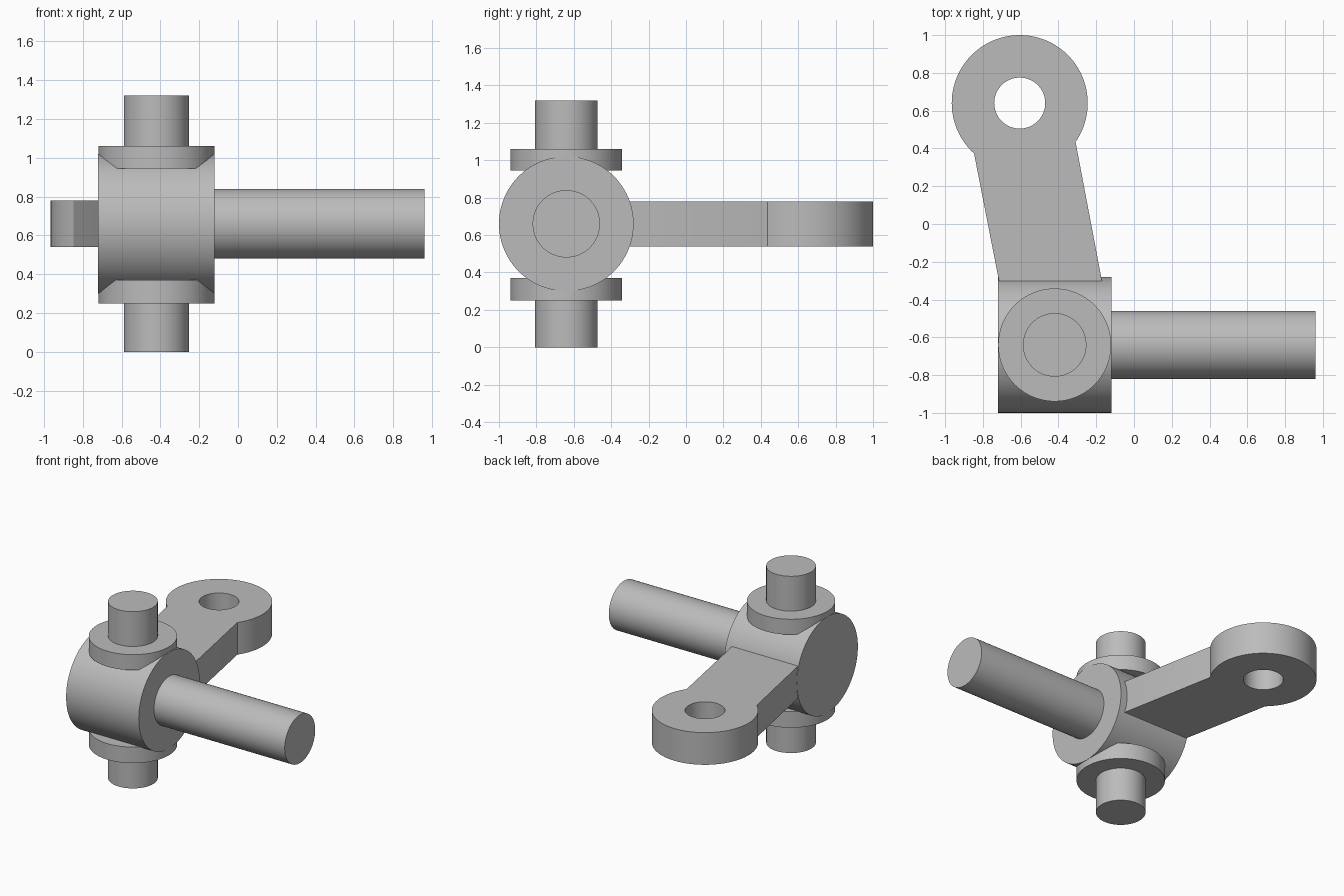
import bpy, bmesh
from math import radians, cos, sin
from mathutils import Matrix

cube = bpy.data.objects.get("Cube")
if cube:
    bpy.data.objects.remove(cube, do_unlink=True)

GREY = (0.5, 0.5, 0.5, 1)
steel = bpy.data.materials.new("plain grey steel")
steel.use_nodes = True
steel.diffuse_color = GREY
steel.node_tree.nodes["Principled BSDF"].inputs["Base Color"].default_value = GREY

HUB_X, HUB_Y, HUB_Z = -0.42, -0.64, 0.66


def finish(obj):
    obj.data.materials.clear()
    obj.data.materials.append(steel)
    bpy.ops.object.select_all(action="DESELECT")
    obj.select_set(True)
    bpy.context.view_layer.objects.active = obj
    bpy.ops.object.shade_smooth_by_angle(angle=radians(30))


def cylinder(name, axis, radius, start, end):
    """Cylinder along x or z through the hub centre, from start to end."""
    mid = (start + end) / 2
    if axis == "X":
        place = Matrix.Translation((mid, HUB_Y, HUB_Z)) @ Matrix.Rotation(radians(90), 4, "Y")
    else:
        place = Matrix.Translation((HUB_X, HUB_Y, mid))
    bm = bmesh.new()
    bmesh.ops.create_cone(bm, cap_ends=True, segments=96, radius1=radius,
                          radius2=radius, depth=end - start, matrix=place)
    mesh = bpy.data.meshes.new(name)
    bm.to_mesh(mesh)
    bm.free()
    obj = bpy.data.objects.new(name, mesh)
    bpy.context.collection.objects.link(obj)
    finish(obj)


def arc(cx, cy, radius, a0, a1, steps):
    angles = [radians(a0 + (a1 - a0) * i / steps) for i in range(steps + 1)]
    return [(cx + radius * cos(a), cy + radius * sin(a)) for a in angles]


def plate(name, loops, z0, z1):
    """Flat plate from an outline and its holes."""
    curve = bpy.data.curves.new(name, "CURVE")
    curve.dimensions = "2D"
    curve.fill_mode = "BOTH"
    curve.extrude = (z1 - z0) / 2
    for loop in loops:
        spline = curve.splines.new("POLY")
        spline.points.add(len(loop) - 1)
        for point, (x, y) in zip(spline.points, loop):
            point.co = (x, y, 0, 1)
        spline.use_cyclic_u = True
    source = bpy.data.objects.new(name + "_outline", curve)
    bpy.context.collection.objects.link(source)
    bpy.context.view_layer.update()
    evaluated = source.evaluated_get(bpy.context.evaluated_depsgraph_get())
    mesh = bpy.data.meshes.new_from_object(evaluated)
    bpy.data.objects.remove(source, do_unlink=True)
    # Weld the caps to the walls and lift to height
    bm = bmesh.new()
    bm.from_mesh(mesh)
    bmesh.ops.remove_doubles(bm, verts=bm.verts, dist=0.0001)
    bmesh.ops.recalc_face_normals(bm, faces=bm.faces)
    bmesh.ops.translate(bm, verts=bm.verts, vec=(0, 0, (z0 + z1) / 2))
    bm.to_mesh(mesh)
    bm.free()
    obj = bpy.data.objects.new(name, mesh)
    bpy.context.collection.objects.link(obj)
    finish(obj)


# Hub and stub axle
cylinder("hub", "X", 0.36, -0.72, -0.12)
cylinder("stub_axle", "X", 0.18, -0.14, 0.96)

# Collars and pivot pins above and below the hub
cylinder("upper_collar", "Z", 0.299, 0.945, 1.06)
cylinder("lower_collar", "Z", 0.299, 0.25, 0.37)
cylinder("upper_pin", "Z", 0.168, 1.04, 1.32)
cylinder("lower_pin", "Z", 0.168, 0, 0.27)

# Steering arm with a round eye, rooted inside the hub
EYE_X, EYE_Y = -0.605, 0.64
outline = [(-0.7, -0.5), (-0.19, -0.5), (-0.17, -0.3)]
outline += arc(EYE_X, EYE_Y, 0.36, -34.8, 227.8, 72)
outline += [(-0.715, -0.3)]
hole = arc(EYE_X, EYE_Y, 0.135, 0, 360, 64)[:-1]
plate("steering_arm", [outline, hole], 0.54, 0.78)
